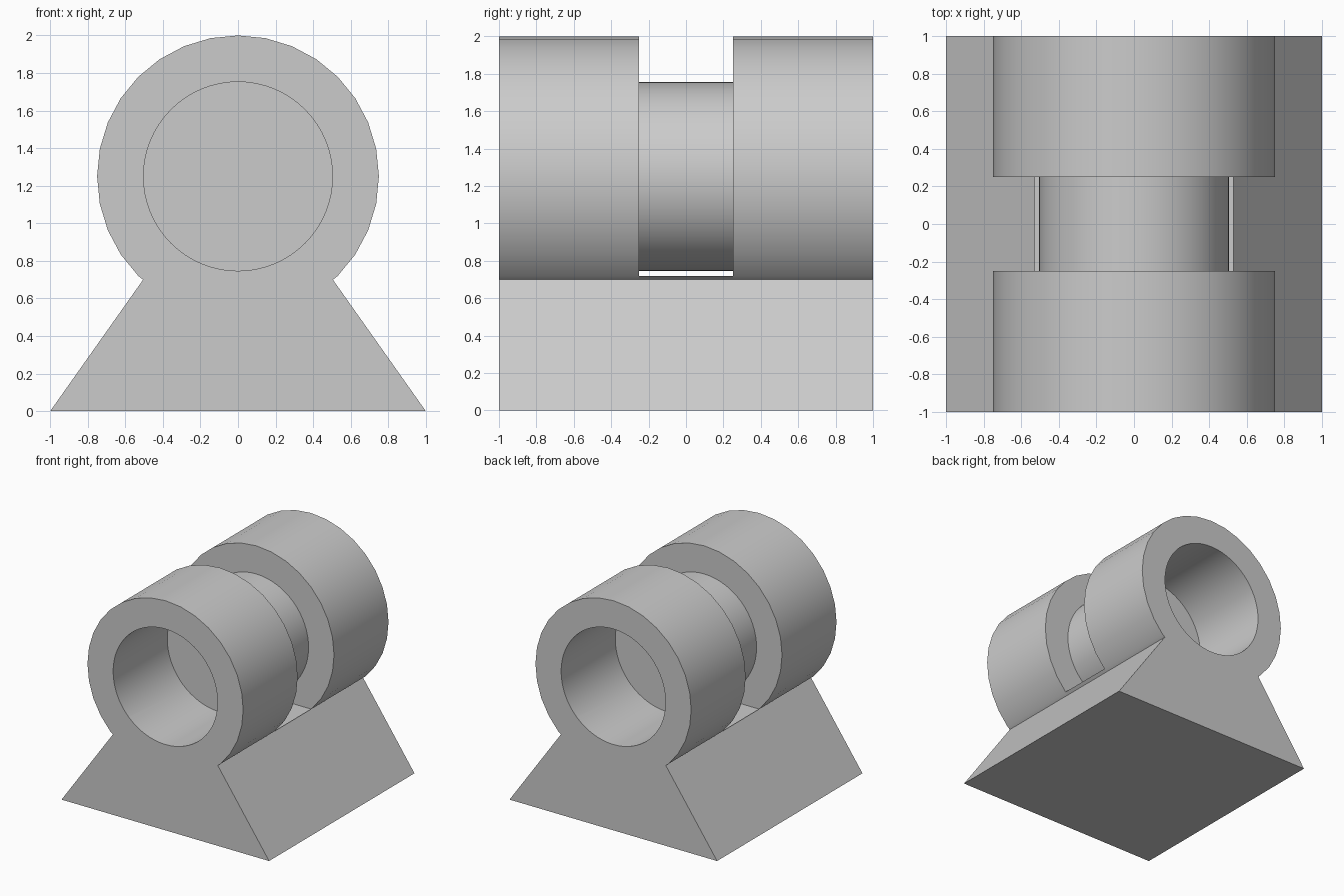
import bpy, bmesh, math

cube = bpy.data.objects.get("Cube")
if cube:
    bpy.data.objects.remove(cube, do_unlink=True)

AXIS_Z, RING_R, BORE_R, GAP = 1.25, 0.75, 0.503, 0.25

grey = bpy.data.materials.new("plain grey")
grey.use_nodes = True
colour = (0.6, 0.6, 0.6, 1)
grey.diffuse_color = colour
grey.node_tree.nodes["Principled BSDF"].inputs["Base Color"].default_value = colour


def circle(radius, sides):
    return [(radius * math.cos(2 * math.pi * i / sides),
             AXIS_Z + radius * math.sin(2 * math.pi * i / sides)) for i in range(sides)]


def extrude(name, profile, y0, y1):
    """Extrude an x-z profile along y into a closed solid."""
    bm = bmesh.new()
    face = bm.faces.new([bm.verts.new((x, y0, z)) for x, z in profile])
    side = bmesh.ops.extrude_face_region(bm, geom=[face])
    moved = [v for v in side["geom"] if isinstance(v, bmesh.types.BMVert)]
    bmesh.ops.translate(bm, verts=moved, vec=(0, y1 - y0, 0))
    bmesh.ops.recalc_face_normals(bm, faces=bm.faces)
    mesh = bpy.data.meshes.new(name)
    bm.to_mesh(mesh)
    bm.free()
    mesh.materials.append(grey)
    obj = bpy.data.objects.new(name, mesh)
    bpy.context.collection.objects.link(obj)
    return obj


def smooth(obj):
    bpy.ops.object.select_all(action="DESELECT")
    obj.select_set(True)
    bpy.context.view_layer.objects.active = obj
    bpy.ops.object.shade_smooth_by_angle(angle=math.radians(30))


# Outline of the ring running into the splayed foot
foot = [(0.505, 0.70), (1, 0), (-1, 0), (-0.505, 0.70)]
arc = [p for p in circle(RING_R, 32) if p[1] > 0.71]
right = [p for p in arc if p[0] > 0 and p[1] < AXIS_Z - 0.001]
upper = [p for p in arc if p not in right]
outline = right + upper + foot[::-1]

# Bored end blocks, front and back
for name, y0, y1 in (("front_bearing_block", -1, -GAP), ("back_bearing_block", GAP, 1)):
    block = extrude(name, outline, y0, y1)
    cutter = extrude(name + "_bore_cutter", circle(BORE_R, 64), y0 - 0.1, y1 + 0.1)
    cut = block.modifiers.new("bore", "BOOLEAN")
    cut.operation, cut.solver, cut.object = "DIFFERENCE", "EXACT", cutter
    bpy.context.view_layer.objects.active = block
    bpy.ops.object.modifier_apply(modifier=cut.name)
    bpy.data.objects.remove(cutter, do_unlink=True)
    smooth(block)

# Foot under the open gap, with the small flared lip of the ring left on top
lip = RING_R * math.sin(math.pi / 4)
extrude("middle_foot", foot + [(-lip, AXIS_Z - lip), (lip, AXIS_Z - lip)], -GAP, GAP)

# Solid pin across the gap, closing the inner ends of both bores
smooth(extrude("centre_pin", circle(BORE_R + 0.002, 64), -GAP - 0.005, GAP + 0.005))
